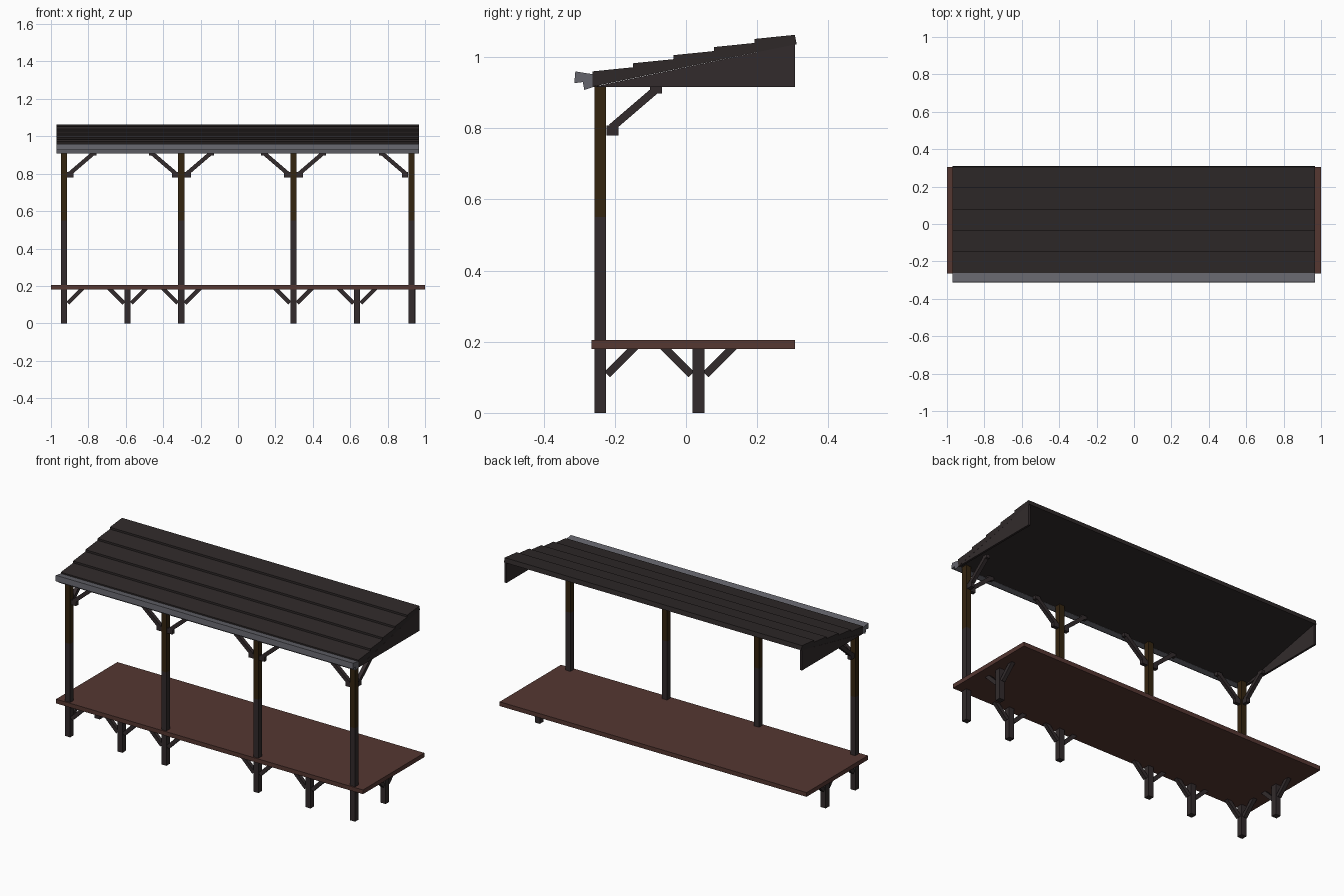
import bpy, math
from mathutils import Vector, Matrix

cube = bpy.data.objects.get("Cube")
if cube:
    bpy.data.objects.remove(cube)


def material(name, rgb):
    m = bpy.data.materials.new(name)
    m.use_nodes = True
    m.diffuse_color = (*rgb, 1)
    m.node_tree.nodes["Principled BSDF"].inputs["Base Color"].default_value = (*rgb, 1)
    return m


DARK = material("dark timber", (0.032, 0.024, 0.025))
BROWN = material("brown timber", (0.034, 0.018, 0.005))
DECK = material("red brown deck", (0.09, 0.038, 0.031))
ROOF = material("roof board", (0.028, 0.022, 0.022))
GREY = material("grey gutter", (0.13, 0.13, 0.15))


def make(name, verts, faces, mat):
    me = bpy.data.meshes.new(name)
    me.from_pydata(verts, [], faces)
    me.materials.append(mat)
    ob = bpy.data.objects.new(name, me)
    bpy.context.collection.objects.link(ob)
    return ob


def extrude_x(name, profile, x0, x1, mat):
    """Prism along x from a (y, z) profile listed counter-clockwise seen from +x."""
    n = len(profile)
    verts = [(x, y, z) for x in (x0, x1) for y, z in profile]
    faces = [tuple(reversed(range(n))), tuple(range(n, 2 * n))]
    faces += [(i, (i + 1) % n, (i + 1) % n + n, i + n) for i in range(n)]
    return make(name, verts, faces, mat)


def box(name, x0, x1, y0, y1, z0, z1, mat):
    return extrude_x(name, [(y0, z0), (y1, z0), (y1, z1), (y0, z1)], x0, x1, mat)


def post(name, x, y, z0, z1, mat):
    h = 0.0165
    return box(name, x - h, x + h, y - h, y + h, z0, z1, mat)


def beam(name, a, b, thick, mat):
    """Square bar from point a to point b."""
    a, b = Vector(a), Vector(b)
    length, h = (b - a).length, thick / 2
    ob = box(name, -h, h, -h, h, -length / 2, length / 2, mat)
    d = (b - a).normalized()
    side = d.cross(Vector((0, 0, 1))).normalized()
    rot = Matrix((side, d.cross(side), d)).transposed()
    ob.matrix_world = Matrix.Translation((a + b) / 2) @ rot.to_4x4()
    return ob


def deck_brace(x, y, dx, dy):
    beam("deck_brace", (x + dx * 0.02, y + dy * 0.02, 0.108),
         (x + dx * 0.1, y + dy * 0.1, 0.188), 0.022, DARK)


def roof_brace(x, y, dx, dy):
    def at(r, z):
        return (x + dx * r, y + dy * r, z)
    beam("roof_brace", at(0.032, 0.802), at(0.158, 0.91), 0.022, DARK)
    # end blocks
    for r, z0, z1 in ((0.034, 0.78, 0.808), (0.157, 0.898, 0.918)):
        cx, cy, _ = at(r, 0)
        lx, ly = (0.017, 0.011) if dx else (0.011, 0.017)
        box("brace_block", cx - lx, cx + lx, cy - ly, cy + ly, z0, z1, DARK)


FRONT, SIDE = -0.241, 0.035

# Deck
box("deck", -1, 1, -0.265, 0.306, 0.18, 0.205, DECK)

# Tall front posts with their braces
for x, sides in ((-0.93, (1,)), (-0.303, (-1, 1)), (0.297, (-1, 1)), (0.927, (-1,))):
    post("post_lower", x, FRONT, 0, 0.55, DARK)
    post("post_upper", x, FRONT, 0.55, 0.92, BROWN)
    for s in sides:
        roof_brace(x, FRONT, s, 0)
        if x < 0.9:
            deck_brace(x, FRONT, s, 0)
    if abs(x) > 0.9:
        roof_brace(x, FRONT, 0, 1)
deck_brace(-0.93, FRONT, 0, 1)

# Short legs under the deck
for x in (-0.59, 0.637):
    post("front_leg", x, FRONT, 0, 0.185, DARK)
    for s in (-1, 1):
        deck_brace(x, FRONT, s, 0)
for x in (-0.93, 0.933):
    post("end_leg", x, SIDE, 0, 0.185, DARK)
    for s in (-1, 1):
        deck_brace(x, SIDE, 0, s)

# Lapped roof boards
R0, R1 = -0.97, 0.968
COUNT, RUN = 5, 0.1138


def underside(y):
    return 0.917 + (y + 0.263) * 0.21


for i in range(COUNT):
    y0 = -0.263 + i * RUN
    y1 = y0 + RUN
    top = 0.960 + i * 0.0228
    lap = 0.005 if i == COUNT - 1 else 0
    extrude_x("roof_board", [(y0, underside(y0)), (y1 + lap, underside(y1)),
                             (y1, top + 0.0115), (y0, top)], R0, R1, ROOF)

# Triangular gable panels at both ends
for x in (R0, R1 - 0.012):
    extrude_x("gable_panel", [(-0.263, 0.916), (0.306, 0.916), (0.306, underside(0.306))],
              x, x + 0.012, DARK)

# Gutter along the low front edge
extrude_x("gutter", [(-0.314, 0.927), (-0.29, 0.93), (-0.286, 0.908), (-0.258, 0.917),
                     (-0.262, 0.952), (-0.311, 0.96)], R0, R1, GREY)
